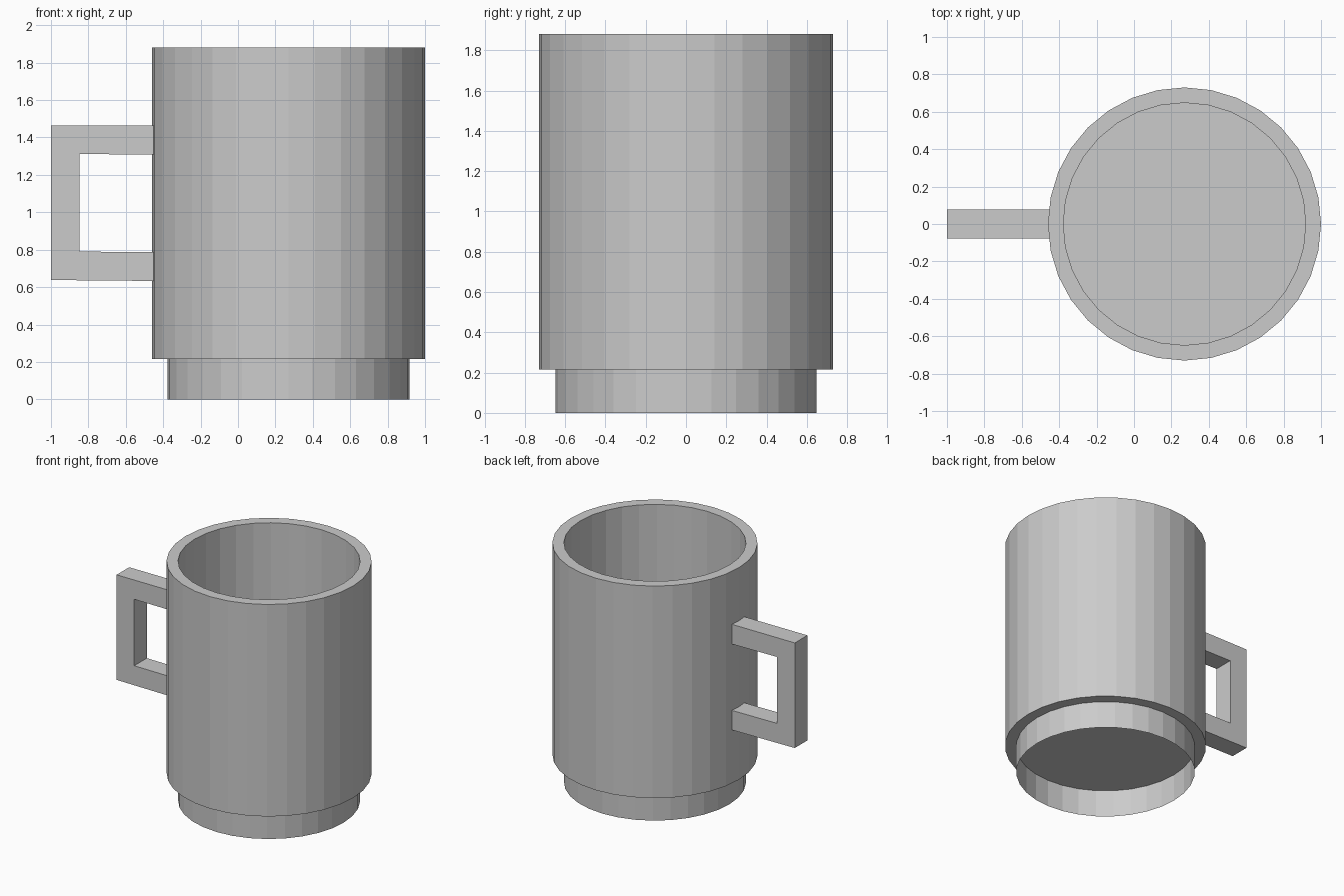
import bpy, bmesh
from math import sin, cos, tau

if "Cube" in bpy.data.objects:
    bpy.data.objects.remove(bpy.data.objects["Cube"])

CX, SIDES = 0.27, 32
R_OUT, R_IN = 0.73, 0.648
Z_FLOOR, Z_TOP = 0.215, 1.88


def finish(name, bm):
    mesh = bpy.data.meshes.new(name)
    bm.to_mesh(mesh)
    bm.free()
    obj = bpy.data.objects.new(name, mesh)
    bpy.context.collection.objects.link(obj)
    return obj


def lathe(name, profile, cap_end=False):
    """Revolve (radius, z) points about the mug axis, optionally closing the last ring."""
    bm = bmesh.new()
    rings = [[bm.verts.new((CX + r * cos(tau * i / SIDES), r * sin(tau * i / SIDES), z))
              for i in range(SIDES)] for r, z in profile]
    for a, b in zip(rings, rings[1:]):
        for i in range(SIDES):
            j = (i + 1) % SIDES
            bm.faces.new((a[i], a[j], b[j], b[i]))
    if cap_end:
        bm.faces.new(rings[-1])
    return finish(name, bm)


# Mug body: underside ledge, outer wall, rim, inner wall and floor
lathe("mug_body", [(R_IN, Z_FLOOR), (R_OUT, Z_FLOOR), (R_OUT, Z_TOP),
                   (R_IN, Z_TOP), (R_IN, Z_FLOOR)], cap_end=True)

# Foot: thin open ring below the floor
lathe("foot_ring", [(R_IN, 0), (R_IN, Z_FLOOR)])

# Handle: square C profile extruded across y, ends set into the wall
X_END, HALF = -0.447, 0.078
outline = [(X_END, 1.463), (-1, 1.463), (-1, 0.638), (X_END, 0.633),
           (X_END, 0.787), (-0.847, 0.79), (-0.847, 1.312), (X_END, 1.308)]
bm = bmesh.new()
front = bm.faces.new([bm.verts.new((x, -HALF, z)) for x, z in outline])
new = bmesh.ops.extrude_face_region(bm, geom=[front], use_keep_orig=True)["geom"]
bmesh.ops.translate(bm, vec=(0, 2 * HALF, 0),
                    verts=[v for v in new if isinstance(v, bmesh.types.BMVert)])
bmesh.ops.recalc_face_normals(bm, faces=bm.faces)
finish("handle", bm)
